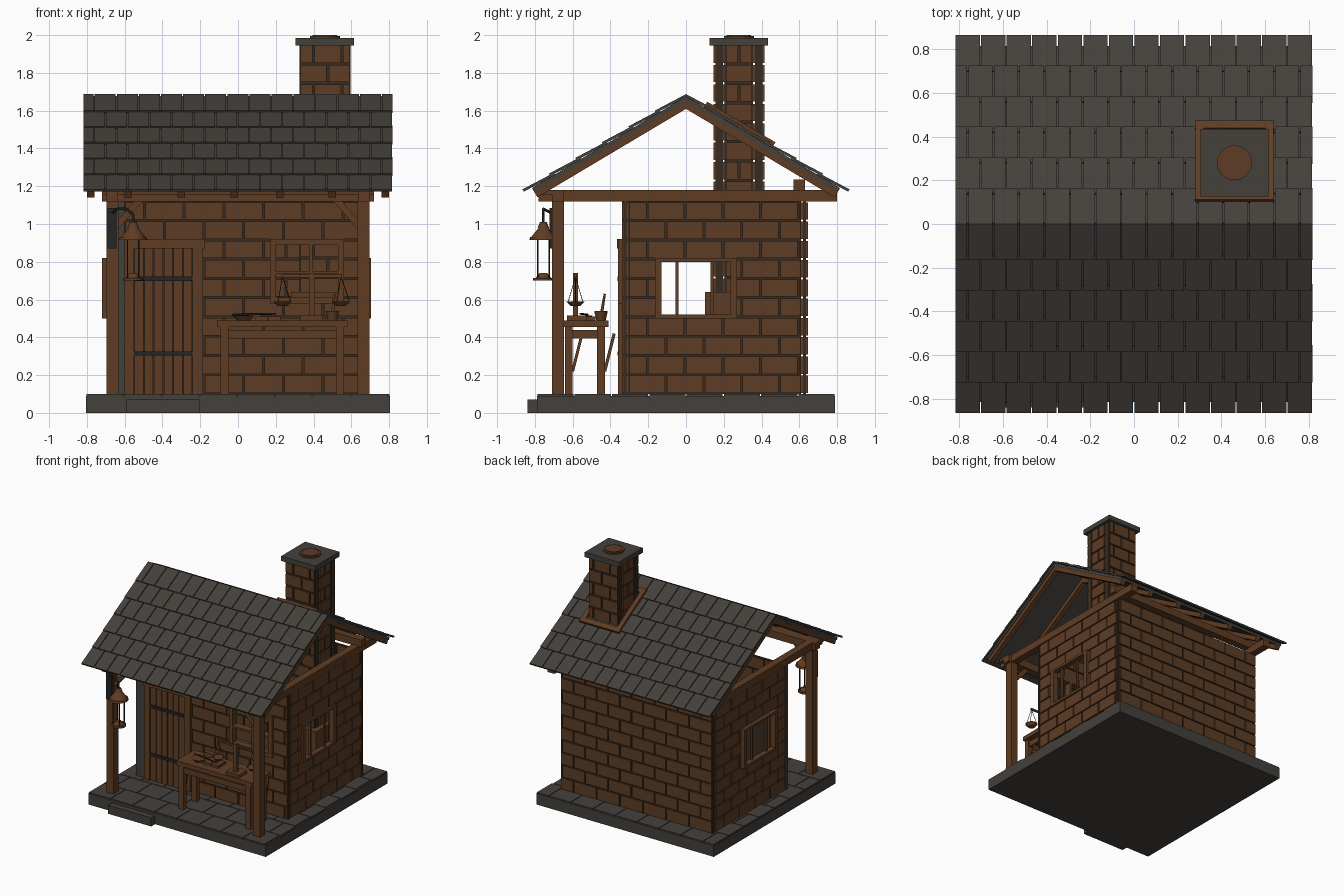
import bpy, bmesh, math
from mathutils import Matrix, Vector

start_cube = bpy.data.objects.get("Cube")
if start_cube:
    bpy.data.objects.remove(start_cube)


def material(name, red, green, blue):
    mat = bpy.data.materials.new(name)
    mat.use_nodes = True
    mat.diffuse_color = (red, green, blue, 1)
    mat.node_tree.nodes["Principled BSDF"].inputs["Base Color"].default_value = (red, green, blue, 1)
    return mat


BRICK = material("brown_brick", .11, .046, .018)
TIMBER = material("brown_timber", .115, .046, .017)
STONE = material("grey_stone", .058, .052, .045)
IRON = material("dark_iron", .016, .018, .02)
MORTAR = material("dark_mortar", .04, .024, .014)


def finish(name, mat, bm, smooth=False):
    mesh = bpy.data.meshes.new(name)
    bm.to_mesh(mesh)
    bm.free()
    mesh.materials.append(mat)
    if smooth:
        for face in mesh.polygons:
            face.use_smooth = len(face.vertices) == 4
    obj = bpy.data.objects.new(name, mesh)
    bpy.context.scene.collection.objects.link(obj)
    return obj


def boxes(name, mat, items):
    """One object from boxes given as (low corner, high corner, optional matrix)."""
    bm = bmesh.new()
    for low, high, *frame in items:
        low, high = Vector(low), Vector(high)
        place = Matrix.Translation((low + high) / 2) @ Matrix.Diagonal((*(high - low), 1))
        bmesh.ops.create_cube(bm, size=1, matrix=(frame[0] if frame else Matrix()) @ place)
    return finish(name, mat, bm)


def rods(name, mat, items, sides=12):
    """One object from tapered round rods given as (start, end, start radius, end radius)."""
    bm = bmesh.new()
    for a, b, wide, narrow in items:
        a, b = Vector(a), Vector(b)
        turn = (b - a).to_track_quat("Z", "Y").to_matrix().to_4x4()
        bmesh.ops.create_cone(bm, cap_ends=True, segments=sides, radius1=wide, radius2=narrow,
                              depth=(b - a).length, matrix=Matrix.Translation((a + b) / 2) @ turn)
    return finish(name, mat, bm, True)


def beam(a, b, width):
    a, b = Vector(a), Vector(b)
    turn = (b - a).to_track_quat("Z", "Y").to_matrix().to_4x4()
    half = width / 2
    return (-half, -half, 0), (half, half, (b - a).length), Matrix.Translation(a) @ turn


def courses(start, end, base, rows, pitch, height, holes=()):
    """Staggered courses of rectangles, left out inside the holes."""
    for row in range(rows):
        low = base + row * height
        u = start - (row % 2) * pitch / 2
        while u < end - .001:
            pieces = [(max(u, start), min(u + pitch, end))]
            for left, right, bottom, top in holes:
                if bottom < low + height / 2 < top:
                    pieces = [q for a, b in pieces for q in ((a, min(b, left)), (max(a, right), b))]
            for a, b in pieces:
                if b - a > .015:
                    yield a, b, low, low + height
            u += pitch


def wall(name, axis, start, end, near, far, rows, height, pitch, holes=(), gap=.005):
    """Brick wall along one axis with a recessed mortar core."""
    def block(a, b, low, high, g, inset):
        first, last = (a + g, near + inset, low + g), (b - g, far - inset, high - g)
        if axis == "y":
            first, last = (first[1], first[0], first[2]), (last[1], last[0], last[2])
        return first, last
    boxes(name + "_bricks", BRICK, [block(*c, gap, 0) for c in courses(start, end, FLOOR, rows, pitch, height, holes)])
    boxes(name + "_mortar", MORTAR, [block(*c, 0, .01) for c in courses(start, end, FLOOR, rows, end - start, height, holes)])


FLOOR, ROW = .1, .102

# Stone base with paving and a step
boxes("base_slab", STONE, [((-.805, -.79, 0), (.805, .79, .09))])
boxes("paving", STONE, [((a + .003, c + .003, .08), (b - .003, d - .003, FLOOR))
                        for a, b, c, d in courses(-.805, .805, -.79, 8, .2, .1975)])
boxes("door_step", STONE, [((-.59, -.84, 0), (-.2, -.78, .07))])

# Walls
side_hole = [(-.14, .24, .5, .82)]
front_holes = [(-.57, -.21, 0, .92), (.19, .54, .6, .92)]
wall("front_wall", "x", -.6, .69, -.34, -.305, 10, ROW, .21, front_holes)
wall("back_wall", "x", -.69, .69, .61, .645, 10, ROW, .21)
wall("right_wall", "y", -.305, .61, .65, .69, 10, ROW, .2, side_hole)
wall("left_wall", "y", -.305, .61, -.69, -.65, 10, ROW, .2, side_hole)
boxes("corner_panel", STONE, [((-.69, -.34, FLOOR), (-.6, -.305, 1.12))])

# Window frames with glazing bars
frames = []
for s in (-.69, .69):
    def bar(y0, y1, z0, z1, depth=.03):
        frames.append(((s - depth, y0, z0), (s + depth / 2, y1, z1)))
    bar(-.165, -.13, .5, .82)
    bar(.235, .27, .5, .82)
    bar(-.13, .235, .5, .52)
    bar(-.13, .235, .8, .82)
    bar(-.055, -.04, .52, .8, .01)
    bar(.13, .145, .52, .8, .01)
boxes("side_window_frames", TIMBER, frames)
boxes("front_window_frame", TIMBER, [((x0, -.36, z0), (x1, -.3, z1)) for x0, x1, z0, z1 in (
    (.17, .2, .58, .92), (.53, .56, .58, .92), (.2, .53, .58, .61), (.2, .53, .89, .92),
    (.375, .395, .61, .89), (.2, .53, .735, .75))])

# Door
plank = .31 / 6
boxes("door_planks", TIMBER, [((-.55 + i * plank + .003, -.35, FLOOR), (-.55 + (i + 1) * plank - .003, -.32, .87))
                              for i in range(6)])
boxes("door_backing", MORTAR, [((-.55, -.335, FLOOR), (-.24, -.32, .87))])
boxes("door_frame", TIMBER, [((-.6, -.36, FLOOR), (-.55, -.305, .87)), ((-.24, -.36, FLOOR), (-.185, -.305, .87)),
                             ((-.6, -.365, .87), (-.175, -.305, .92))])
boxes("door_straps", IRON, [((-.55, -.362, z - .011), (-.24, -.345, z + .011)) for z in (.315, .71)])

# Timber frame: posts, tie beams, plates and braces
timbers = [((-.72, -.71, 1.12), (.72, -.645, 1.18)), ((-.72, .57, 1.175), (.72, .63, 1.235)),
           ((-.72, -.76, 1.155), (.72, -.71, 1.18))]
for s in (-1, 1):
    x = s * .665
    timbers.append(((x - .032, -.71, FLOOR), (x + .032, -.645, 1.15)))
    timbers.append(((x - .03, -.78, 1.12), (x + .03, .8, 1.18)))
    timbers.append(beam((s * .65, -.68, .98), (s * .51, -.68, 1.14), .035))
boxes("timber_frame", TIMBER, timbers)

# Roof
RISE = .595
PITCH = math.atan(RISE)


def slope(side, y, tilt=0):
    return Matrix.Translation((0, side * y, 1.685 - RISE * y)) @ Matrix.Rotation(side * (tilt - PITCH), 4, "X")


half_run = .41 / math.cos(PITCH)
tiles, deck, rafters = [], [], []
for side in (-1, 1):
    for a, b, near, far in courses(-.82, .82, 0, 6, .117, .14):
        tiles.append(((a + .003, -.093, -.007), (b - .003, .093, .007), slope(side, .78 - near, .05)))
    middle = slope(side, .41)
    deck.append(((-.805, -half_run, -.03), (.805, half_run, -.008), middle))
    for x in (-.78, -.58, -.3, -.02, .22, .5, .78):
        rafters.append(((x - .02, -half_run, -.065), (x + .02, half_run, -.03), middle))
boxes("roof_tiles", STONE, tiles)
boxes("roof_deck", STONE, deck)
boxes("rafters", TIMBER, rafters)

# Chimney with hearth, cap, pot and roof flashing
CX, CY, HALF = .46, .28, .135
for s, name in ((-1, "front"), (1, "back")):
    edge = CY + s * HALF
    wall("chimney_" + name, "x", CX - HALF, CX + HALF, min(edge, edge - s * .06), max(edge, edge - s * .06),
         18, .1028, .15, gap=.006)
for s, name in ((-1, "left"), (1, "right")):
    edge = CX + s * HALF
    wall("chimney_" + name, "y", CY - HALF + .06, CY + HALF - .06, min(edge, edge - s * .06), max(edge, edge - s * .06),
         18, .1028, .15, gap=.006)
boxes("hearth", BRICK, [((.28, .1, FLOOR), (.64, .46, .64))])
boxes("chimney_cap", STONE, [((CX - .155, CY - .155, 1.945), (CX + .155, CY + .155, 1.985))])
rods("chimney_pot", BRICK, [((CX, CY, 1.95), (CX, CY, 1.994), .08, .08), ((CX, CY, 1.95), (CX, CY, 2), .065, .065)], 24)
roof_frame = slope(1, CY)
boxes("chimney_flashing", TIMBER,
      [((x - .018, -.21, -.01), (x + .018, .21, .025), roof_frame) for x in (.3, .62)]
      + [((.28, y - .02, -.01), (.64, y + .02, .025), roof_frame) for y in (-.19, .19)])

# Work table
table = [((-.11, -.645, .455), (.58, -.41, .49)), ((-.09, -.63, .395), (.56, -.61, .44)),
         ((-.09, -.455, .395), (.56, -.435, .44))]
for x in (-.07, .54):
    for y in (-.62, -.45):
        table.append(((x - .022, y - .02, FLOOR), (x + .022, y + .02, .455)))
        table.append(beam((x, y + .02, .22), (x, y + .07, .42), .016))
    table.append(((x - .012, -.63, .395), (x + .012, -.43, .44)))
boxes("work_table", TIMBER, table)

# Balance scale
SX, SY = .39, -.585
boxes("scale_stand", TIMBER, [((SX - .06, SY - .045, .49), (SX + .06, SY + .06, .515)),
                              ((SX - .014, SY - .014, .51), (SX + .014, SY + .014, .74)),
                              ((SX - .16, SY - .007, .718), (SX + .16, SY + .007, .732))])
pans, chains = [], []
for x in (SX - .155, SX + .155):
    pans.append(((x, SY, .565), (x, SY, .59), .025, .048))
    for k in range(3):
        turn = k * math.tau / 3
        rim = (x + .044 * math.cos(turn), SY + .044 * math.sin(turn), .59)
        chains.append((rim, (x, SY, .722), .002, .002))
rods("scale_pans", TIMBER, pans, 16)
rods("scale_chains", IRON, chains, 6)

# Tools on the table
rods("mixing_bowl", TIMBER, [((.5, -.45, .49), (.5, -.45, .54), .025, .036)], 16)
rods("pestle", TIMBER, [((.5, -.45, .51), (.51, -.43, .63), .009, .006)])
boxes("open_book", TIMBER, [((.09, -.58, .49), (.155, -.48, .51)), ((.16, -.58, .49), (.225, -.48, .51)),
                            ((.02, -.47, .49), (.12, -.43, .53))])
rods("shallow_dish", TIMBER, [((.03, -.55, .49), (.03, -.55, .515), .035, .055)], 16)
rods("stirring_rod", IRON, [((-.03, -.52, .52), (.2, -.56, .525), .005, .005)], 8)

# Hanging lantern on its iron bracket
LX, LY = -.555, -.755
boxes("lantern_bracket", IRON, [((-.692, -.722, .87), (-.642, -.708, 1.085))])
arm = [(-.665, -.715, 1.06), (-.64, LY, 1.08), (-.59, LY, 1.08), (LX, LY, 1.05), (LX, LY, .98)]
rods("lantern_hook", IRON, [(a, b, .007, .007) for a, b in zip(arm, arm[1:])], 8)
rods("lantern_hood", TIMBER, [((LX, LY, .915), (LX, LY, .93), .075, .07), ((LX, LY, .93), (LX, LY, .98), .065, .025),
                              ((LX, LY, .98), (LX, LY, 1.01), .03, .018)], 16)
rods("lantern_base", TIMBER, [((LX, LY, .7), (LX, LY, .715), .055, .055), ((LX, LY, .715), (LX, LY, .74), .04, .02)], 16)
rods("lantern_bars", IRON, [((LX + x, LY + y, .71), (LX + x, LY + y, .92), .004, .004)
                            for x in (-.03, .03) for y in (-.03, .03)], 6)
